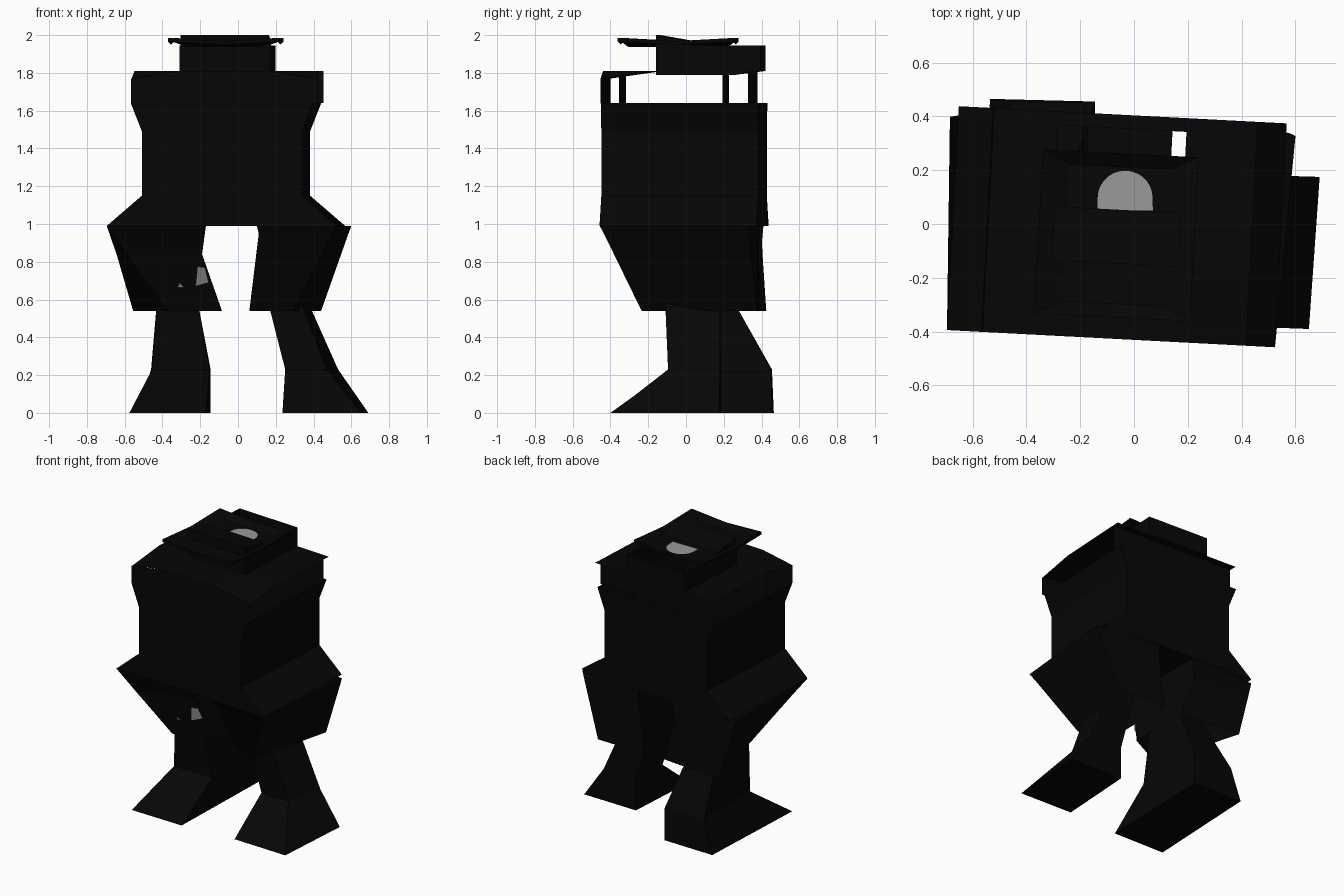
import bpy, math
from mathutils import Matrix, Vector

if "Cube" in bpy.data.objects:
    bpy.data.objects.remove(bpy.data.objects["Cube"])

TURN = Matrix.Rotation(math.radians(-3), 4, 'Z')   # the body is turned slightly
CX = -0.063                                         # body centre line
SX = CX + 0.012                                     # shoulder centre line


def material(name, v):
    m = bpy.data.materials.new(name)
    m.diffuse_color = (v, v, v, 1)
    m.use_nodes = True
    m.node_tree.nodes["Principled BSDF"].inputs["Base Color"].default_value = m.diffuse_color
    return m


BLACK = material("soot black", 0.0018)
GREY = material("mid grey", 0.32)


def mesh(name, verts, faces, mat=BLACK, turned=True):
    vs = [TURN @ Vector(v) if turned else Vector(v) for v in verts]
    me = bpy.data.meshes.new(name)
    me.from_pydata(vs, [], faces)
    me.materials.append(mat)
    ob = bpy.data.objects.new(name, me)
    bpy.context.collection.objects.link(ob)
    return ob


def loft(name, rings, bottom=False, turned=False):
    """Join rings (height, list of xy corners) into a tube of flat sheets."""
    verts, faces = [], []
    n = len(rings[0][1])
    for z, pts in rings:
        verts += [(x, y, z) for x, y in pts]
    for r in range(len(rings) - 1):
        for i in range(n):
            j = (i + 1) % n
            faces.append((r * n + i, r * n + j, (r + 1) * n + j, (r + 1) * n + i))
    if bottom:
        faces.append(tuple(reversed(range(n))))
    return mesh(name, verts, faces, turned=turned)


def rect(h, y0, y1, cx=CX):
    return [(cx - h, y0), (cx + h, y0), (cx + h, y1), (cx - h, y1)]


def panel(name, h, y, z0, z1, cx=CX):
    mesh(name, [(cx - h, y, z0), (cx + h, y, z0), (cx + h, y, z1), (cx - h, y, z1)],
         [(0, 1, 2, 3)])


# torso shell: flared at the hips and below the shoulders
F, B = -0.43, 0.403
loft("torso", [(z, rect(h, F, B)) for h, z in
               ((0.61, 0.99), (0.424, 1.15), (0.424, 1.49), (0.483, 1.64))], turned=True)

# shoulder opening: front and back walls only, sides stay open
mesh("shoulder_front", [(SX - .495, F, 1.64), (SX + .495, F, 1.64), (SX + .495, F, 1.77),
                        (SX + .24, F, 1.81), (SX - .24, F, 1.81), (SX - .495, F, 1.77)],
     [(0, 1, 2, 3, 4, 5)])
panel("shoulder_back", 0.485, 0.352, 1.64, 1.81, SX)
panel("inner_wall_front", 0.34, -0.34, 1.5, 1.80)
panel("inner_wall_back", 0.34, 0.207, 1.5, 1.79)

# roof: grid with an opening under the head, front corners drooping
HX, H0, H1 = 0.24, -0.15, 0.352
xs = (SX - .49, CX - HX, CX + HX, SX + .49)
ys = (F, H0, H1, B)
rv = [(x, y, 1.77 if j == 0 and i in (0, 3) else 1.81)
      for j, y in enumerate(ys) for i, x in enumerate(xs)]
rf = [(j * 4 + i, j * 4 + i + 1, j * 4 + i + 5, j * 4 + i + 4)
      for j in range(3) for i in range(3) if (i, j) != (1, 1)]
mesh("roof", rv, rf)

# crotch floor between the thighs
mesh("crotch_floor", [(-.19, F, .99), (.125, F, .99), (.125, B, .99), (-.19, B, .99)],
     [(0, 1, 2, 3)])

# head walls: open box, longer at the back
hv = [(x, y, z) for z in (1.79, 1.945) for x, y in rect(HX, H0, 0.25)]
hv += [(x, 0.405, z) for z in (1.81, 1.945) for x in (CX - HX, CX + HX)]
mesh("head", hv, [(0, 1, 5, 4), (1, 2, 6, 5), (3, 0, 4, 7),
                  (2, 9, 11, 6), (8, 3, 7, 10), (8, 9, 11, 10)])

# brim: shallow dish with sagging edges and a thin rim
def ring(hx, hy, z_corner, z_mid):
    out = []
    for i, j in ((-1, -1), (0, -1), (1, -1), (1, 0), (1, 1), (0, 1), (-1, 1), (-1, 0)):
        out.append((CX + i * hx, -.045 + j * hy, z_corner if i * j else z_mid))
    return out


bv = ring(.29, .305, 1.985, 1.968) + ring(.19, .255, 1.938, 1.938) + ring(.29, .305, 1.965, 1.95)
bf = [tuple(range(8, 16))]
for i in range(8):
    j = (i + 1) % 8
    bf += [(i, j, 8 + j, 8 + i), (i, 16 + i, 16 + j, j)]
mesh("brim", bv, bf)

# sloping cap in front of the grey disc
cv = [(CX + s * .235, y, z) for y, z in ((-.15, 2.0), (.05, 1.965), (.05, 1.94), (-.15, 1.94))
      for s in (-1, 1)]
mesh("cap", cv, [(0, 1, 3, 2), (0, 1, 7, 6), (0, 2, 4, 6), (1, 3, 5, 7)])

# grey disc with a straight front edge
pts = [(-.135, .05), (.07, .05)]
pts += [(-.033 + .102 * math.cos(a), .098 + .1 * math.sin(a))
        for a in [math.pi * k / 14 for k in range(15)]]
mesh("grey_disc", [(x, y, 1.943) for x, y in pts], [tuple(range(len(pts)))], GREY, False)

# thighs: twisted hollow sleeves hanging below the hips
loft("left_thigh", [
    (0.54, [(-.37, -.22), (-.09, -.08), (-.085, .38), (-.555, .425)]),
    (0.84, [(-.59, -.335), (-.19, -.22), (-.19, .395), (-.643, .405)]),
    (0.99, [(-.695, -.394), (-.17, -.33), (-.17, .41), (-.684, .398)])])
loft("right_thigh", [
    (0.54, [(.06, -.13), (.29, -.235), (.44, .375), (.06, .385)]),
    (0.95, [(.11, -.41), (.50, -.435), (.585, .335), (.11, .388)]),
    (0.99, [(.10, -.435), (.524, -.457), (.60, .327), (.10, .39)])])

# lower legs and feet
loft("left_leg", [
    (0.0, [(-.575, -.39), (-.17, -.40), (-.145, .455), (-.535, .465)]),
    (0.23, [(-.455, -.08), (-.15, -.08), (-.145, .45), (-.46, .455)]),
    (0.70, [(-.42, -.115), (-.235, -.115), (-.235, .19), (-.42, .19)])], True)
loft("right_leg", [
    (0.0, [(.235, -.375), (.65, -.39), (.69, .175), (.27, .185)]),
    (0.23, [(.25, -.09), (.47, -.095), (.53, .18), (.27, .185)]),
    (0.70, [(.13, -.115), (.29, -.115), (.32, .18), (.14, .18)])], True)

# grey scraps on the left thigh
mesh("grey_scrap_large", [(-.225, -.215, .67), (-.155, -.18, .69), (-.175, -.205, .77),
                          (-.215, -.23, .775)], [(0, 1, 2, 3)], GREY, False)
mesh("grey_scrap_small", [(-.32, -.245, .665), (-.285, -.235, .665), (-.31, -.25, .69)],
     [(0, 1, 2)], GREY, False)
